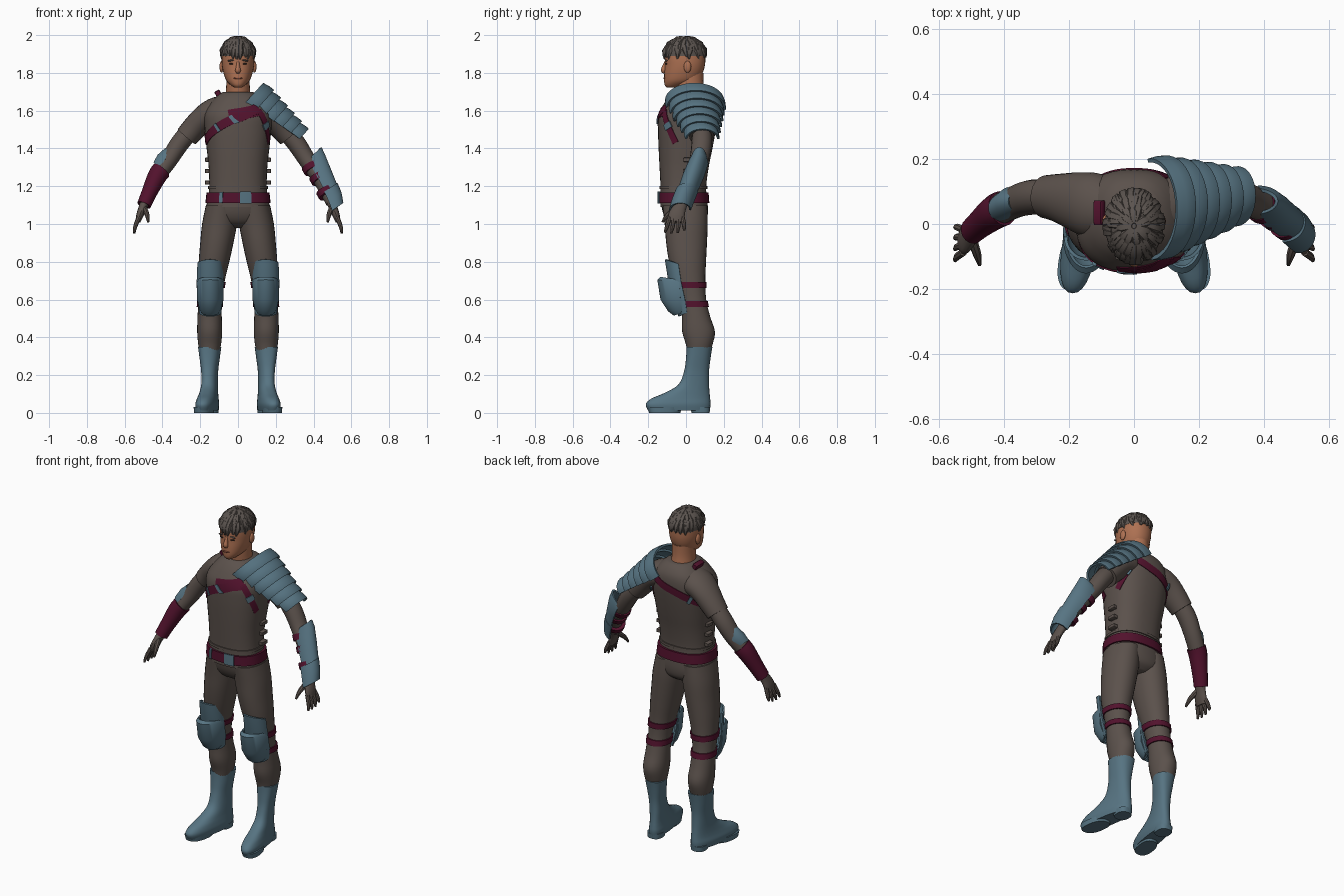
import bpy, bmesh, math, random
from mathutils import Vector, Matrix

if "Cube" in bpy.data.objects:
    bpy.data.objects.remove(bpy.data.objects["Cube"])

random.seed(4)


def material(name, rgb):
    m = bpy.data.materials.new(name)
    m.diffuse_color = (*rgb, 1)
    m.use_nodes = True
    m.node_tree.nodes["Principled BSDF"].inputs["Base Color"].default_value = m.diffuse_color
    return m


CLOTH = material("brown cloth", (0.105, 0.083, 0.072))
BLUE = material("blue armour", (0.095, 0.175, 0.225))
RED = material("dark red leather", (0.085, 0.006, 0.026))
SKIN = material("skin", (0.42, 0.165, 0.085))
HAIR = material("grey brown hair", (0.105, 0.088, 0.078))
DARK = material("dark detail", (0.035, 0.02, 0.016))
LIPS = material("lips", (0.28, 0.085, 0.05))


def finish(name, bm, mat, angle=42):
    bmesh.ops.recalc_face_normals(bm, faces=bm.faces)
    me = bpy.data.meshes.new(name)
    bm.to_mesh(me)
    bm.free()
    me.materials.append(mat)
    me.polygons.foreach_set("use_smooth", [True] * len(me.polygons))
    me.set_sharp_from_angle(angle=math.radians(angle))
    ob = bpy.data.objects.new(name, me)
    bpy.context.collection.objects.link(ob)
    return ob


def skin_rows(name, rows, mat, closed=True, thick=0):
    """Join rows of points into a surface, capped when closed, thickened when open."""
    bm = bmesh.new()
    vs = [[bm.verts.new(p) for p in r] for r in rows]
    n = len(rows[0])
    for a, b in zip(vs, vs[1:]):
        for i in range(n if closed else n - 1):
            j = (i + 1) % n
            bm.faces.new((a[i], a[j], b[j], b[i]))
    if closed:
        bm.faces.new(vs[0])
        bm.faces.new(vs[-1])
    if thick:
        bmesh.ops.recalc_face_normals(bm, faces=bm.faces)
        bmesh.ops.solidify(bm, geom=bm.faces[:], thickness=thick)
    return finish(name, bm, mat)


def dense(keys, n=4):
    """Catmull-Rom interpolation between key tuples."""
    out = []
    for i in range(len(keys) - 1):
        p0, p1 = keys[max(i - 1, 0)], keys[i]
        p2, p3 = keys[i + 1], keys[min(i + 2, len(keys) - 1)]
        for k in range(n):
            t = k / n
            out.append(tuple(0.5 * (2*b + (c-a)*t + (2*a-5*b+4*c-d)*t*t + (3*b-a-3*c+d)*t**3)
                             for a, b, c, d in zip(p0, p1, p2, p3)))
    return out + [tuple(keys[-1])]


def at(keys, z):
    for a, b in zip(keys, keys[1:]):
        if z <= b[0]:
            t = max(0, (z - a[0]) / (b[0] - a[0]))
            return tuple(p + (q - p) * t for p, q in zip(a, b))
    return keys[-1]


def ring_pt(key, a, e=2.0, off=0, skew=0, s=1):
    """Point on a horizontal superellipse; angle 0 is the front."""
    z, cx, rx, y0, y1 = key
    f = lambda v: math.copysign(abs(v) ** (2 / e), v)
    dy = -((y1 - y0) / 2 + off) * f(math.cos(a))
    return (s * (cx + (rx + off) * f(math.sin(a)) - skew * dy), (y0 + y1) / 2 + dy, z)


def loft(name, keys, mat, e=2.0, off=0, skew=0, s=1, sides=28):
    return skin_rows(name, [[ring_pt(k, math.tau * i / sides, e, off, skew, s)
                             for i in range(sides)] for k in keys], mat)


def band(name, keys, z0, z1, mat, off, e=2.0, s=1):
    rows = [(z0, 0), (z0, off), (z1, off), (z1, 0)]
    return skin_rows(name, [[ring_pt(at(keys, z), math.tau * i / 32, e, o, 0, s)
                             for i in range(32)] for z, o in rows], mat)


def tube(name, keys, mat, s=1, ref=(0, 1, 0), sides=16, sub=4):
    """Tube along (x, y, z, radius along ref, other radius)."""
    ks = dense(keys, sub)
    pts = [Vector((s * k[0], k[1], k[2])) for k in ks]
    rows = []
    for i, (p, k) in enumerate(zip(pts, ks)):
        t = (pts[min(i + 1, len(pts) - 1)] - pts[max(i - 1, 0)]).normalized()
        r = Vector(ref)
        b = (r - t * r.dot(t)).normalized()
        n = t.cross(b)
        rows.append([p + b * k[3] * math.cos(a) + n * k[4] * math.sin(a)
                     for a in (math.tau * j / sides for j in range(sides))])
    return skin_rows(name, rows, mat)


def arch(name, sections, side, out, mat, sweep=90, thick=0.01, drop=(0, 0, 1)):
    """Curved plate: sections of (centre, half width, height, tip shift along drop)."""
    side, out, drop = Vector(side), Vector(out), Vector(drop)
    rows = []
    for c, w, h, d in sections:
        row = []
        for i in range(21):
            a = math.radians(sweep * (i / 10 - 1))
            row.append(Vector(c) + side * w * math.sin(a) + out * h * math.cos(a)
                       + drop * d * math.cos(a))
        rows.append(row)
    return skin_rows(name, rows, mat, closed=False, thick=thick)


def lump(name, loc, size, mat, box=False, rot=0):
    bm = bmesh.new()
    if box:
        bmesh.ops.create_cube(bm, size=1)
        bmesh.ops.bevel(bm, geom=bm.edges[:], offset=0.1, segments=1, affect='EDGES')
    else:
        bmesh.ops.create_uvsphere(bm, u_segments=16, v_segments=10, radius=0.5)
    m = Matrix.Translation(loc) @ Matrix.Rotation(rot, 4, 'Y') @ Matrix.Diagonal((*size, 1))
    bmesh.ops.transform(bm, matrix=m, verts=bm.verts)
    return finish(name, bm, mat)


# Tunic and pelvis
TE = 2.4
torso = dense([(1.09, 0, .163, -.135, .113), (1.14, 0, .158, -.135, .11), (1.2, 0, .152, -.135, .107),
               (1.3, 0, .155, -.14, .12), (1.4, 0, .166, -.145, .14), (1.5, 0, .176, -.148, .158),
               (1.58, 0, .178, -.144, .168), (1.64, 0, .146, -.115, .163), (1.68, 0, .108, -.085, .14),
               (1.7, 0, .078, -.06, .115)])
loft("tunic", torso, CLOTH, TE, sides=40)
band("tunic_hem", torso, 1.185, 1.2, CLOTH, .006, TE)
loft("pelvis", dense([(.98, 0, .06, -.05, .07), (1.01, 0, .14, -.095, .105), (1.06, 0, .17, -.122, .116),
                      (1.13, 0, .161, -.135, .113)]), CLOTH, 2.3)


# Belt, chest harness and buckles
def strap(name, a0, z0, a1, z1, w, mat, off=.004, thick=.008):
    du, dz = math.radians(a1 - a0) * .15, z1 - z0
    l = math.hypot(du, dz)
    na, nz = -dz / l / .15, du / l
    n = max(3, int(abs(a1 - a0) / 5))
    rows = []
    for i in range(n + 1):
        a, z = math.radians(a0 + (a1 - a0) * i / n), z0 + dz * i / n
        rows.append([ring_pt(at(torso, z + nz * w * k), a + na * w * k, TE, off) for k in (-.5, 0, .5)])
    return skin_rows(name, rows, mat, closed=False, thick=thick)


band("belt", torso, 1.112, 1.168, RED, .012, TE)
strap("belt_buckle", 2, 1.14, 20, 1.14, .064, BLUE, .016)
strap("belt_clip", -31, 1.14, -24, 1.14, .06, BLUE, .016)
strap("chest_strap", -78, 1.44, 36, 1.62, .045, RED)
strap("chest_panel", -12, 1.575, 36, 1.605, .06, RED, .003)
strap("side_strap_front", 36, 1.6, 72, 1.43, .034, RED)
strap("back_strap", 140, 1.62, 282, 1.44, .042, RED)
strap("side_strap_back", 145, 1.6, 108, 1.44, .034, RED)
for i, (a0, z0, a1, z1) in enumerate([(-36, 1.506, -31, 1.514), (-8, 1.55, -3, 1.558),
                                      (50, 1.534, 56, 1.505), (215, 1.525, 221, 1.517),
                                      (132, 1.544, 126, 1.518)]):
    strap(f"strap_buckle_{i}", a0, z0, a1, z1, .046, BLUE, .008)
lump("shoulder_strap", (-.105, .035, 1.69), (.03, .075, .035), RED, True, -.5)
for s in (-1, 1):
    for z in (1.22, 1.28, 1.34):
        lump("side_tie", (s * .16, .01, z), (.03, .05, .022), CLOTH, True)

# Legs, boots and knee armour, mirrored
leg = dense([(.3, .15, .046, .01, .12), (.36, .15, .06, 0, .14), (.43, .15, .066, -.02, .153),
             (.51, .15, .064, -.022, .128), (.6, .148, .062, -.035, .107), (.7, .14, .07, -.065, .102),
             (.8, .127, .081, -.09, .106), (.9, .112, .088, -.105, .111), (1.0, .098, .092, -.113, .115),
             (1.1, .086, .084, -.125, .113)])
boot = dense([(.012, .163, .05, -.2, .126), (.045, .163, .055, -.213, .13), (.075, .16, .05, -.185, .128),
              (.105, .155, .045, -.115, .125), (.15, .15, .042, -.04, .122), (.22, .15, .043, -.01, .122),
              (.29, .15, .052, 0, .13), (.35, .15, .06, .003, .14)])
for s, tag in ((-1, "right"), (1, "left")):
    loft(tag + "_trouser_leg", leg, CLOTH, 2.1, s=s)
    loft(tag + "_boot", boot, BLUE, 2.4, skew=.15, s=s)
    loft(tag + "_sole", [(0, .18, .05, -.195, -.03), (.03, .18, .052, -.205, -.02)], BLUE, 2.4, skew=.15, s=s)
    loft(tag + "_heel", [(0, .145, .042, .03, .125), (.03, .145, .044, .02, .128)], BLUE, 2.6, s=s)
    for z in (.56, .66):
        band(tag + "_knee_strap", leg, z, z + .032, RED, .007, 2.1, s)
    x = s * .147
    arch(tag + "_thigh_plate", [((x, -.04, .79), .068, .072, .022), ((x, -.025, .69), .072, .068, 0),
                                ((x, -.005, .6), .07, .06, 0), ((x, .005, .53), .058, .045, -.02)],
         (1, 0, 0), (0, -1, 0), BLUE)
    arch(tag + "_knee_cap", [((x, -.035, .705), .064, .1, .015), ((x, -.035, .69), .072, .117, .015),
                             ((x, -.03, .6), .07, .105, 0), ((x, -.02, .55), .058, .075, -.012),
                             ((x, -.015, .53), .045, .05, -.015)], (1, 0, 0), (0, -1, 0), BLUE)

# Arms and hands, mirrored
arm = [(.24, .083, 1.51, .05, .05), (.31, .083, 1.425, .054, .05), (.365, .068, 1.34, .05, .046),
       (.43, .035, 1.25, .046, .043), (.47, .003, 1.165, .036, .033), (.492, -.017, 1.11, .03, .027)]
for s, tag in ((-1, "right"), (1, "left")):
    tube(tag + "_sleeve", [(.07, .045, 1.6, .09, .085), (.13, .058, 1.59, .1, .075),
                           (.18, .07, 1.56, .09, .068), (.23, .08, 1.51, .075, .065),
                           (.272, .084, 1.462, .066, .061)], CLOTH, s, sides=24)
    tube(tag + "_arm", arm, CLOTH, s)
    tube(tag + "_palm", [(.488, -.013, 1.125, .03, .026), (.505, -.035, 1.085, .036, .022),
                         (.52, -.05, 1.045, .043, .019), (.53, -.055, 1.012, .038, .013)], CLOTH, s)
    for i in range(4):
        tip = (.955, .95, .953, .967)[i]
        tube(f"{tag}_finger_{i}", [(.525, -.087 + .023 * i, 1.035, .012, .012),
                                   (.543, -.1 + .03 * i, .99, .011, .011),
                                   (.55, -.112 + .034 * i, tip, .006, .006)], CLOTH, s, sides=8)
    tube(tag + "_thumb", [(.498, -.045, 1.09, .015, .015), (.482, -.095, 1.05, .013, .013),
                          (.475, -.125, 1.01, .006, .006)], CLOTH, s, (1, 0, 0), 8)

# Right bracer and elbow guard
tube("right_bracer", [(.405, .048, 1.285, .055, .052), (.43, .035, 1.25, .053, .05),
                      (.47, .003, 1.165, .045, .041), (.498, -.022, 1.1, .041, .037)], RED, -1)
arch("right_elbow_guard", [((-.345, .07, 1.37), .035, .052, 0), ((-.375, .065, 1.33), .05, .062, 0),
                           ((-.4, .05, 1.29), .045, .06, 0)], (0, 1, 0), (-.8, 0, .6), BLUE, 75, .006)

# Left forearm armour
L_OUT = (.83, 0, .55)
arch("left_bracer_plate", [((.372, .07, 1.345), .04, .085, .015), ((.385, .065, 1.32), .053, .09, 0),
                           ((.42, .04, 1.255), .058, .082, 0), ((.475, 0, 1.15), .052, .07, 0)],
     (0, 1, 0), L_OUT, BLUE, 92)
arch("left_wrist_plate", [((.462, .005, 1.175), .06, .078, 0), ((.485, -.015, 1.125), .06, .076, 0),
                          ((.503, -.032, 1.075), .058, .066, 0)], (0, 1, 0), L_OUT, BLUE, 95)
for x, y, z in ((.385, .06, 1.31), (.425, .038, 1.256), (.462, .008, 1.18)):
    tube("left_bracer_strap", [(x, y, z, .054, .052), (x + .014, y - .012, z - .028, .052, .05)], RED, 1, sub=2)

# Layered shoulder armour
N = 6
P_OUT = (.669, 0, .743)
for i in range(N):
    def lame(t, flare):
        return ((.05 + .262 * t, .045 + .04 * t, 1.655 - .2 * t), .16 - .08 * t + flare,
                .128 - .062 * t + flare, 0)
    u = i / N
    arch(f"shoulder_plate_{i}", [lame(u, -.004), lame(u + .1, .008), lame(u + .19, .014),
                                 lame(u + .21, .013)], (0, 1, 0), P_OUT, BLUE, 96 - 2 * i, .012)

# Neck, head and face
loft("neck", dense([(1.62, 0, .075, -.045, .11), (1.69, 0, .065, -.05, .098), (1.74, 0, .062, -.055, .092),
                    (1.8, 0, .062, -.05, .092)]), SKIN)
loft("head", dense([(1.722, 0, .018, -.1, -.05), (1.735, 0, .038, -.112, 0), (1.76, 0, .062, -.116, .06),
                    (1.8, 0, .077, -.115, .088), (1.84, 0, .085, -.112, .1), (1.88, 0, .087, -.112, .103),
                    (1.92, 0, .083, -.106, .1), (1.955, 0, .06, -.08, .075), (1.97, 0, .025, -.04, .04)]),
     SKIN, 2.15)
tube("nose", [(0, -.104, 1.862, .007, .008), (0, -.113, 1.835, .01, .012), (0, -.119, 1.813, .015, .014),
              (0, -.112, 1.801, .01, .008)], SKIN, 1, (1, 0, 0), 12)
lump("mouth", (0, -.113, 1.772), (.046, .012, .011), LIPS)
for s in (-1, 1):
    lump("eye", (s * .035, -.104, 1.848), (.026, .012, .009), DARK)
    lump("eyebrow", (s * .037, -.105, 1.866), (.04, .014, .009), HAIR, False, s * .12)
    lump("ear", (s * .087, .008, 1.832), (.022, .04, .062), SKIN)

# Hair: a cap covered with short overlapping locks
loft("hair_cap", dense([(1.89, 0, .09, -.116, .107), (1.93, 0, .088, -.112, .104), (1.96, 0, .07, -.09, .084),
                        (1.98, 0, .045, -.06, .055), (1.987, 0, .012, -.02, .015)]), HAIR)


def hair_pt(a, lat):
    return (.088 * math.cos(lat) * math.sin(a), -.006 - .112 * math.cos(lat) * math.cos(a),
            1.893 + .094 * math.sin(lat))


for tier, (count, hi, lo) in enumerate([(30, 42, -8), (24, 65, 18), (14, 86, 45)]):
    for k in range(count):
        a = math.tau * (k + random.uniform(-.3, .3)) / count
        end = lo + random.uniform(-7, 7)
        tw = random.uniform(-.25, .25)
        keys = [(*hair_pt(a + tw * t, math.radians(hi + (end - hi) * t)), r * 1.3, r)
                for t, r in ((0, .008), (.5, .014), (1, .003))]
        tube(f"hair_lock_{tier}_{k}", keys, HAIR, 1, (math.cos(a), math.sin(a), 0), 6, 2)
